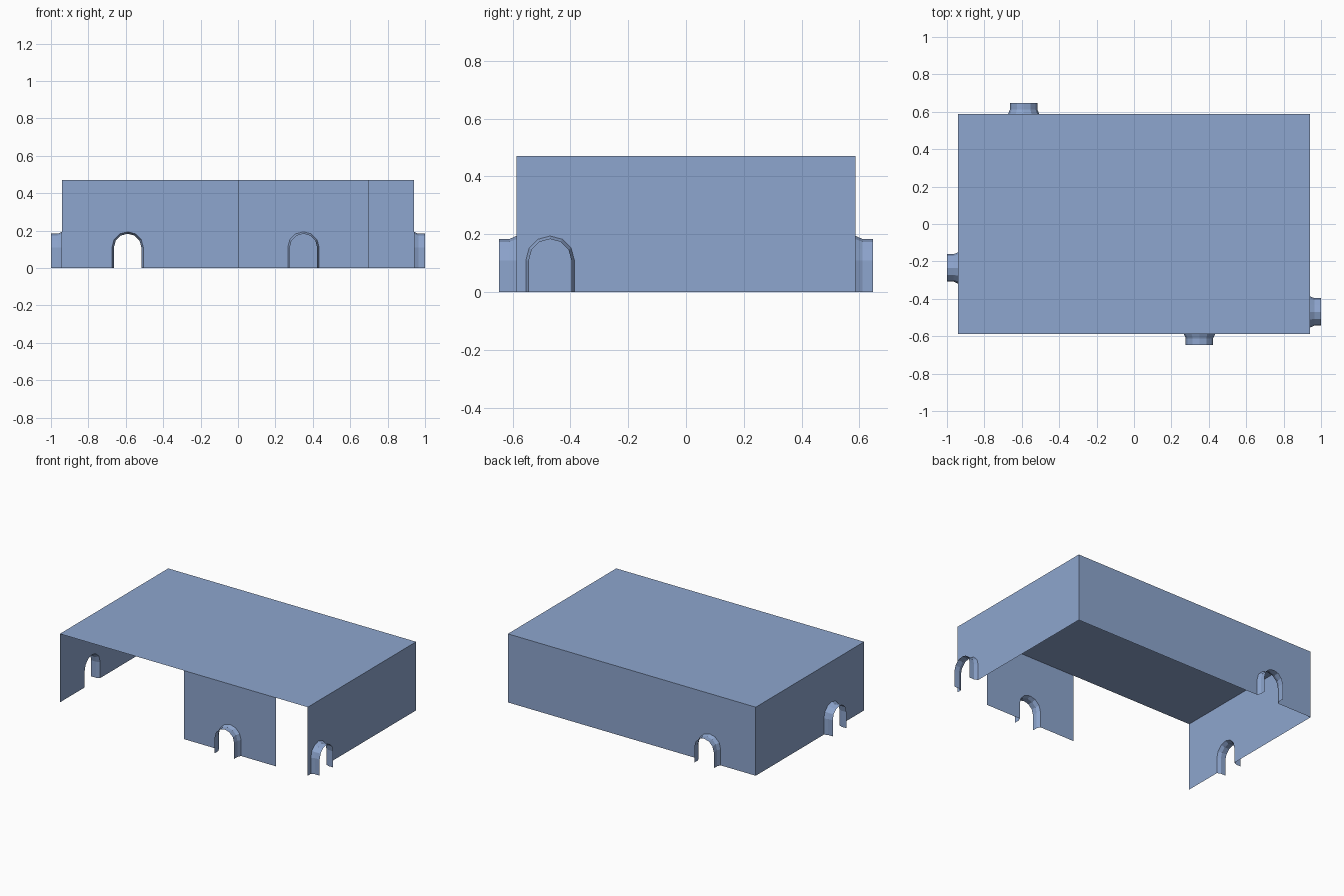
import bpy
import math
from mathutils import Vector

if "Cube" in bpy.data.objects:
    bpy.data.objects.remove(bpy.data.objects["Cube"])

HX, HY, H = 0.94, 0.587, 0.47      # shell half sizes and height
SPRING, SEGS = 0.11, 6             # arch spring height and segment count
R_WALL, R_IN = 0.084, 0.0735       # arch radius at the wall and in the tunnel

blue = bpy.data.materials.new("soft blue")
blue.diffuse_color = (0.27, 0.38, 0.62, 1)
blue.use_nodes = True
blue.node_tree.nodes["Principled BSDF"].inputs["Base Color"].default_value = blue.diffuse_color


def add_mesh(name, verts, faces):
    me = bpy.data.meshes.new(name)
    me.from_pydata([tuple(v) for v in verts], [], faces)
    me.materials.append(blue)
    me.update()
    ob = bpy.data.objects.new(name, me)
    bpy.context.collection.objects.link(ob)
    return ob


def arch(c, r):
    """Arch outline in (along, height), left foot over the top to right foot."""
    pts = [(c - r, 0)]
    for i in range(SEGS + 1):
        a = math.pi * (1 - i / SEGS)
        pts.append((c + r * math.cos(a), SPRING + r * math.sin(a)))
    return pts + [(c + r, 0)]


def wall(name, u, dist, start, end, door):
    """Thin wall with an arched doorway and a short flared tunnel outside."""
    u, z = Vector(u), Vector((0, 0, 1))
    n = u.cross(z)

    def place(p, out=0):
        return u * p[0] + z * p[1] + n * (dist + out)

    # wall sheet with the arch notched out of its lower edge
    outline = [(start, 0)] + arch(door, R_WALL) + [(end, 0), (end, H), (start, H)]
    add_mesh(name + "_wall", [place(p) for p in outline], [range(len(outline))])

    # tunnel: flared ring at the wall, then a straight sleeve
    verts, faces = [], []
    for r, out in ((R_WALL, 0), (R_IN, 0.024), (R_IN, 0.06)):
        verts += [place(p, out) for p in arch(door, r)]
    k = SEGS + 3
    for ring in range(2):
        for i in range(k - 1):
            a = ring * k + i
            faces.append((a, a + k, a + k + 1, a + 1))
    add_mesh(name + "_doorway", verts, faces)


# walls: the front one only covers part of the opening
wall("front", (1, 0, 0), HY, 0.0, 0.70, 0.35)
wall("back", (-1, 0, 0), HY, -HX, HX, 0.59)
wall("right", (0, 1, 0), HX, -HY, HY, -0.47)
wall("left", (0, -1, 0), HX, -HY, HY, 0.235)

# flat roof sheet
add_mesh("roof", [(-HX, -HY, H), (HX, -HY, H), (HX, HY, H), (-HX, HY, H)], [(0, 1, 2, 3)])
